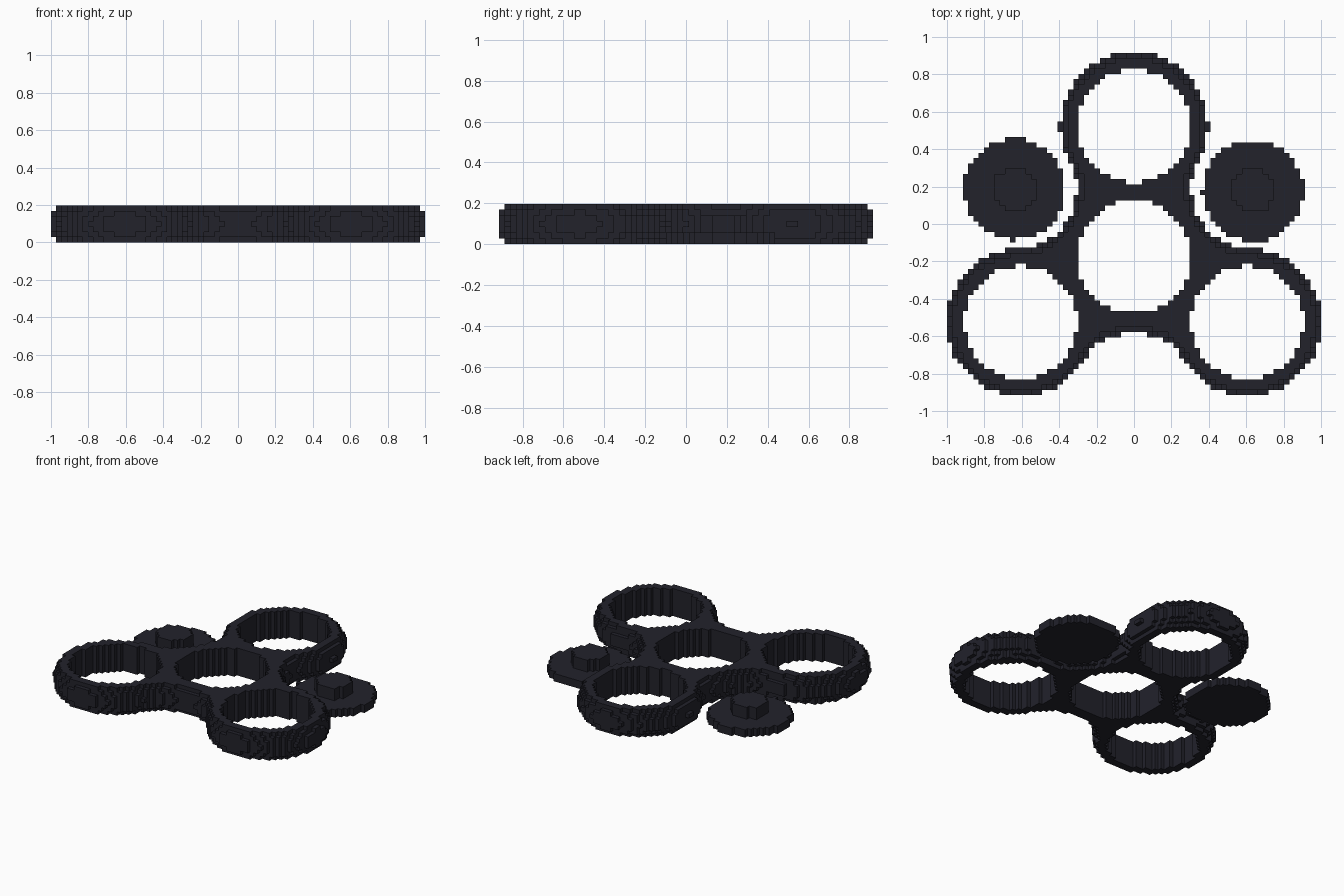
import bpy
import bmesh
from math import hypot, cos, sin, radians
from mathutils import Vector

cube = bpy.data.objects.get("Cube")
if cube:
    bpy.data.objects.remove(cube, do_unlink=True)

# Everything below is measured in voxels; one voxel is UNIT long
UNIT = 2 / 71
HALF_X, HALF_Y, LAYERS = 35, 32, 7

dark = bpy.data.materials.new("charcoal plastic")
dark.use_nodes = True
colour = (0.016, 0.016, 0.024, 1)
dark.diffuse_color = colour
dark.node_tree.nodes["Principled BSDF"].inputs["Base Color"].default_value = colour

AXES = [Vector(a) for a in ((1, 0, 0), (0, 1, 0), (0, 0, 1))]


def build_voxels(name, is_solid):
    """Make a mesh of the exposed faces of all voxels where is_solid is true."""
    cells = {(i, j, k)
             for i in range(-HALF_X, HALF_X + 1)
             for j in range(-HALF_Y, HALF_Y + 1)
             for k in range(LAYERS) if is_solid(i, j, k)}
    bm = bmesh.new()
    verts = {}

    def corner(p):
        key = tuple(round(c * 2) for c in p)
        if key not in verts:
            verts[key] = bm.verts.new(p * UNIT)
        return verts[key]

    for cell in cells:
        centre = Vector(cell) + AXES[2] / 2
        for n in range(3):
            for side in (-1, 1):
                normal = AXES[n] * side
                if tuple(int(c + s) for c, s in zip(cell, normal)) in cells:
                    continue
                u = AXES[(n + 1) % 3] / 2
                v = AXES[(n + 2) % 3] / 2 * side
                mid = centre + normal / 2
                bm.faces.new([corner(mid + a * u + b * v)
                              for a, b in ((-1, -1), (1, -1), (1, 1), (-1, 1))])
    mesh = bpy.data.meshes.new(name)
    bm.to_mesh(mesh)
    bm.free()
    mesh.materials.append(dark)
    obj = bpy.data.objects.new(name, mesh)
    bpy.context.collection.objects.link(obj)
    return obj


# Spinner body: three ring arms around a hub, with concave scoops between them
HUB_Y, ARM, RING_R, HOLE_R = -6.23, 24.83, 14.04, 10.7
SCOOP_DIST, SCOOP_R, WEB_R = 26.2, 11.8, 22.4


def around_hub(dist, start):
    return [(dist * cos(radians(start + t)), HUB_Y + dist * sin(radians(start + t)))
            for t in (0, 120, 240)]


rings = around_hub(ARM, 90)
scoops = around_hub(SCOOP_DIST, 30)


def within(i, j, centre, radius):
    return hypot(i - centre[0], j - centre[1]) <= radius


def body(i, j, k):
    inset = 0.13 * (k - LAYERS // 2) ** 2      # rounded outer rim
    if any(within(i, j, c, HOLE_R) for c in rings + [(0, HUB_Y)]):
        return False
    if any(within(i, j, c, RING_R - inset) for c in rings):
        return True
    return (within(i, j, (0, HUB_Y), WEB_R)
            and not any(within(i, j, c, SCOOP_R + inset) for c in scoops))


build_voxels("spinner_body", body)


# Finger caps: thin discs with a round plug on top
def cap(centre):
    def solid(i, j, k):
        radius = 9.615 if k < 2 else 4.1
        return k < 5 and within(i, j, centre, radius)
    return solid


build_voxels("left_cap", cap((22.6, 6.3)))
build_voxels("right_cap", cap((-22.7, 6.6)))
